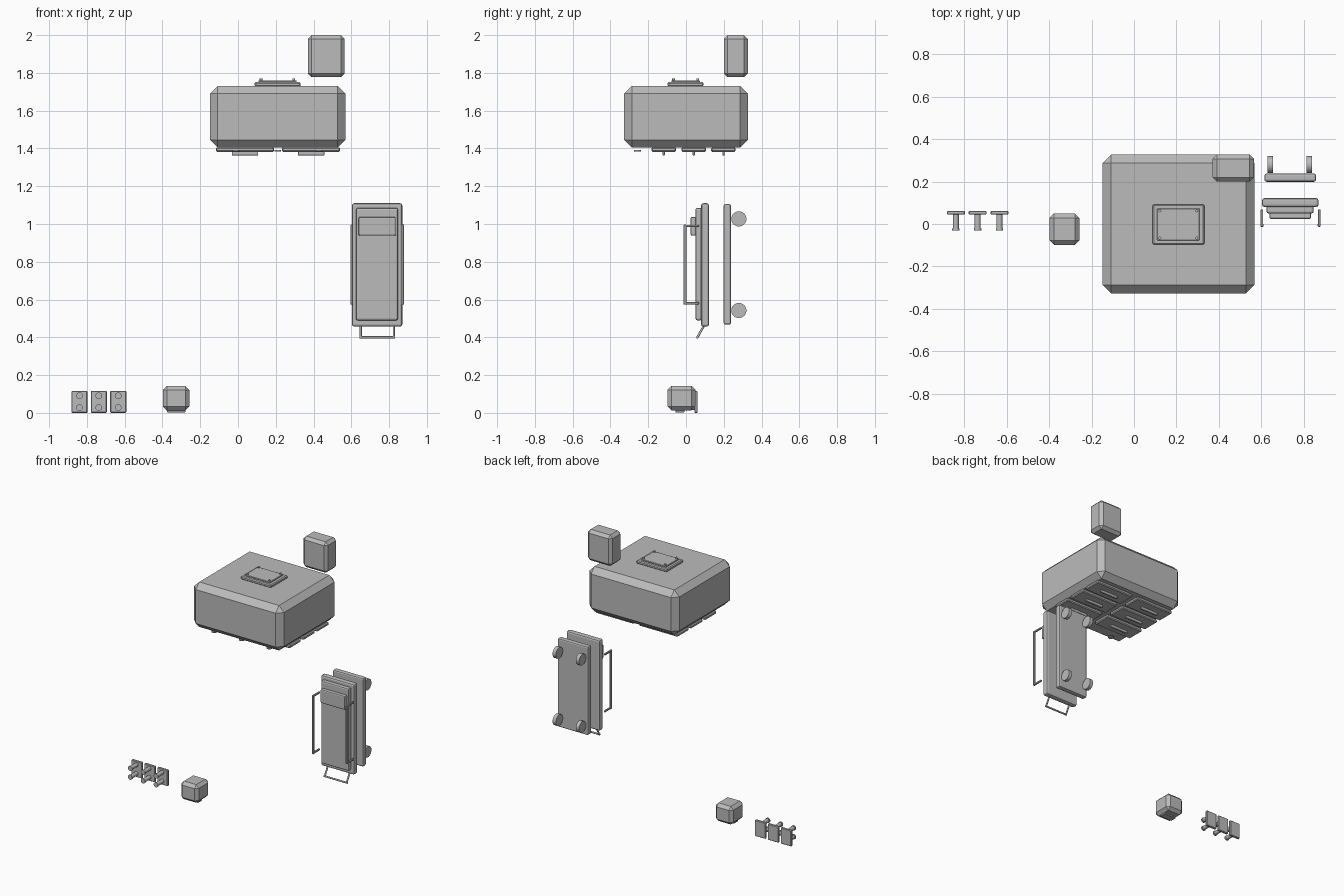
import bpy, bmesh, math
from mathutils import Vector

grey = bpy.data.materials.new("plain grey")
grey.diffuse_color = (0.5, 0.5, 0.5, 1)


def finish(name, bm):
    me = bpy.data.meshes.new(name)
    bm.normal_update()
    bm.to_mesh(me)
    bm.free()
    me.materials.append(grey)
    ob = bpy.data.objects.new(name, me)
    bpy.context.collection.objects.link(ob)
    return ob


def box(name, x, y, z, bevel=0.0, seg=1):
    """Box from (min, max) ranges with chamfered edges."""
    bm = bmesh.new()
    bmesh.ops.create_cube(bm, size=1)
    for v in bm.verts:
        for i, r in enumerate((x, y, z)):
            v.co[i] = r[0] if v.co[i] < 0 else r[1]
    if bevel:
        bmesh.ops.bevel(bm, geom=bm.edges[:], offset=bevel, segments=seg,
                        affect='EDGES', profile=0.5)
    return finish(name, bm)


def rod(name, a, b, r, sides=24):
    """Cylinder from point a to point b."""
    a, b = Vector(a), Vector(b)
    bm = bmesh.new()
    bmesh.ops.create_cone(bm, cap_ends=True, segments=sides, radius1=r,
                          radius2=r, depth=(b - a).length)
    m = (b - a).to_track_quat('Z', 'Y').to_matrix().to_4x4()
    m.translation = (a + b) / 2
    bm.transform(m)
    ob = finish(name, bm)
    for p in ob.data.polygons:
        p.use_smooth = len(p.vertices) == 4 and sides > 8
    return ob


# Large ceiling housing and small box beside it
box("main_housing", (-0.148, 0.568), (-0.327, 0.327), (1.406, 1.73), 0.04)
box("upper_box", (0.37, 0.565), (0.2, 0.327), (1.777, 2.0), 0.02)

# Mounting plate with bolts on the housing
box("mount_plate", (0.088, 0.332), (-0.097, 0.093), (1.728, 1.751), 0.006)
box("mount_cover", (0.109, 0.309), (-0.077, 0.073), (1.75, 1.76), 0.002)
for x in (0.122, 0.296):
    for y in (-0.066, 0.062):
        rod("mount_bolt", (x, y, 1.758), (x, y, 1.77), 0.007, 12)

# Six pads with ribs, and three small discs under the housing
for x in (0.037, 0.387):
    for y in (-0.118, 0.041, 0.198):
        box("lower_pad", (x - 0.154, x + 0.154), (y - 0.065, y + 0.065), (1.382, 1.406), 0.006)
        box("pad_rib", (x - 0.07, x + 0.07), (y - 0.006, y + 0.006), (1.363, 1.384), 0.002)
for x in (-0.01, 0.21, 0.43):
    rod("indicator_disc", (x, -0.256, 1.384), (x, -0.256, 1.392), 0.018)

# Upright bed: frame, mattress, pillow
box("bed_frame", (0.603, 0.87), (0.08, 0.122), (0.457, 1.11), 0.012, 2)
box("mattress", (0.624, 0.847), (0.05, 0.085), (0.49, 1.085), 0.01, 2)
box("pillow", (0.638, 0.835), (0.024, 0.054), (0.938, 1.038), 0.008, 2)

# Side rails
for x in (0.603, 0.873):
    box("rail_bar", (x - 0.007, x + 0.007), (-0.013, 0.002), (0.573, 0.997), 0.003)
    for z in (0.58, 0.99):
        box("rail_post", (x - 0.006, x + 0.006), (-0.01, 0.068), (z - 0.006, z + 0.006), 0.002)

# Slanted foot handle
for x in (0.65, 0.825):
    rod("handle_arm", (x, 0.097, 0.465), (x, 0.06, 0.4), 0.006, 10)
rod("handle_bar", (0.644, 0.06, 0.4), (0.831, 0.06, 0.4), 0.006, 10)

# Undercarriage with wheels
box("base_plate", (0.615, 0.858), (0.199, 0.238), (0.467, 1.105), 0.01, 2)
for x in (0.642, 0.827):
    for z in (0.542, 1.027):
        rod("wheel", (x - 0.013, 0.28, z), (x + 0.013, 0.28, z), 0.04, 32)

# Small unit on the floor
box("floor_unit", (-0.398, -0.258), (-0.098, 0.05), (0.013, 0.143), 0.021)
box("floor_unit_foot", (-0.376, -0.278), (-0.056, -0.008), (0.002, 0.016), 0.003)

# Three wall plates with two pegs each
for x in (-0.8395, -0.737, -0.634):
    box("wall_plate", (x - 0.0425, x + 0.0425), (0.044, 0.062), (0.0, 0.116), 0.004)
    for z in (0.028, 0.091):
        rod("peg", (x, 0.046, z), (x, -0.022, z), 0.014)
        rod("peg_cap", (x, -0.021, z), (x, -0.03, z), 0.0175)
